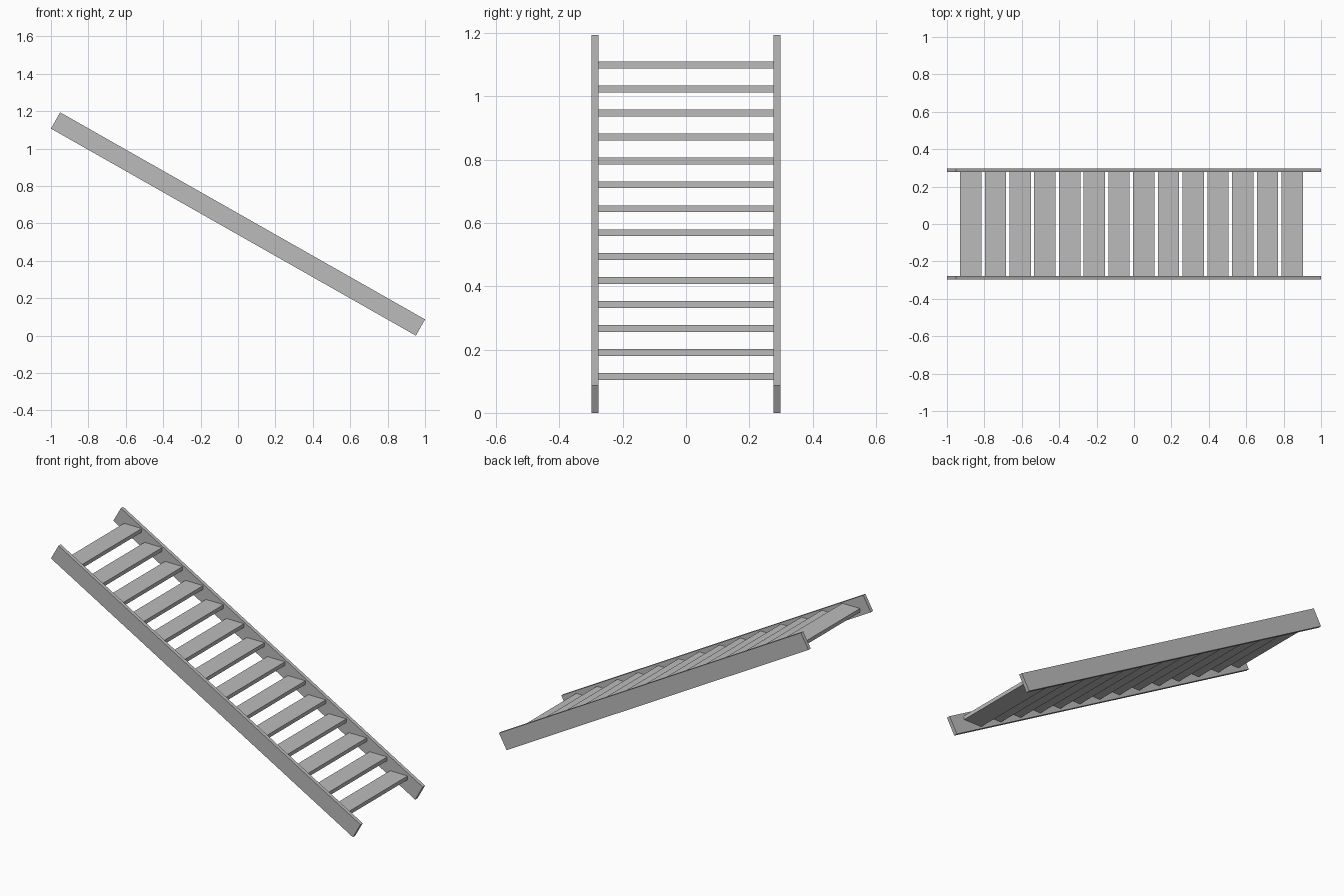
import bpy
import bmesh
from mathutils import Vector

cube = bpy.data.objects.get("Cube")
if cube:
    bpy.data.objects.remove(cube, do_unlink=True)

grey = bpy.data.materials.new("plain grey")
grey.use_nodes = True
grey.diffuse_color = (0.5, 0.5, 0.5, 1)
grey.node_tree.nodes["Principled BSDF"].inputs["Base Color"].default_value = (0.5, 0.5, 0.5, 1)


def extrude_profile(name, profile, y_min, y_max):
    """Extrude an x-z outline along y into a flat-shaded solid."""
    bm = bmesh.new()
    face = bm.faces.new([bm.verts.new((x, y_min, z)) for x, z in profile])
    geom = bmesh.ops.extrude_face_region(bm, geom=[face])["geom"]
    moved = [v for v in geom if isinstance(v, bmesh.types.BMVert)]
    bmesh.ops.translate(bm, verts=moved, vec=Vector((0, y_max - y_min, 0)))
    bmesh.ops.recalc_face_normals(bm, faces=bm.faces)
    mesh = bpy.data.meshes.new(name)
    bm.to_mesh(mesh)
    bm.free()
    mesh.materials.append(grey)
    obj = bpy.data.objects.new(name, mesh)
    bpy.context.scene.collection.objects.link(obj)
    return obj


# Sloping side boards
OUTER, INNER = 0.298, 0.277
board = [(-1, 1.107), (-0.951, 1.194), (1, 0.087), (0.951, 0)]
extrude_profile("right_stringer", board, -OUTER, -INNER)
extrude_profile("left_stringer", board, INNER, OUTER)

# Evenly spaced level treads between the boards
COUNT, DEPTH, THICK = 14, 0.114, 0.022
RUN, RISE = 0.1322, 0.0758
for i in range(COUNT):
    x = -0.93 + i * RUN
    top = 1.111 - i * RISE
    outline = [(x, top - THICK), (x, top), (x + DEPTH, top), (x + DEPTH, top - THICK)]
    extrude_profile(f"tread_{i + 1}", outline, -INNER, INNER)
